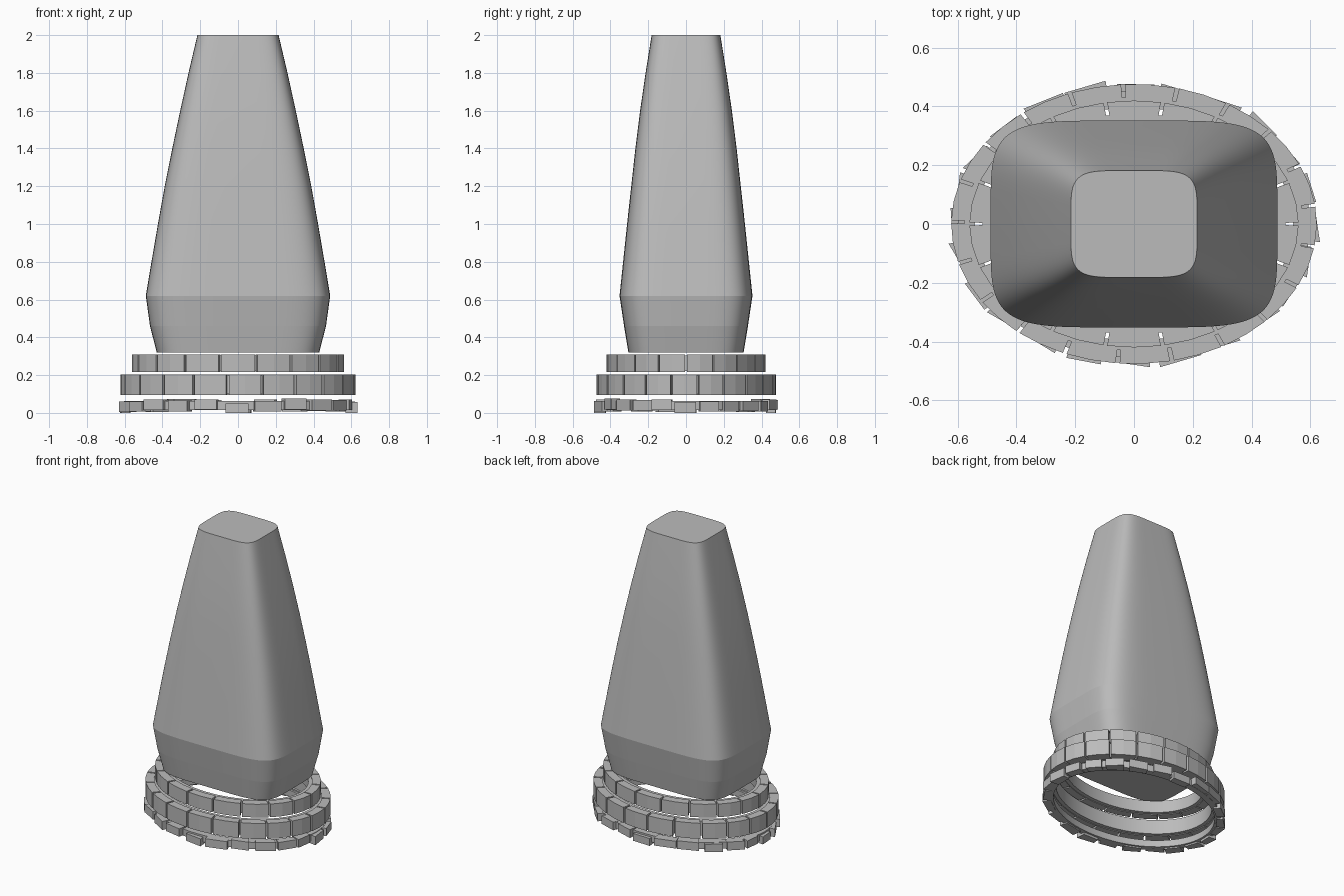
import bpy, bmesh, math, random
from math import cos, sin, pi, tau

if "Cube" in bpy.data.objects:
    bpy.data.objects.remove(bpy.data.objects["Cube"])

random.seed(4)

stone = bpy.data.materials.new("stone grey")
stone.diffuse_color = (0.5, 0.5, 0.5, 1)
stone.use_nodes = True
stone.node_tree.nodes["Principled BSDF"].inputs["Base Color"].default_value = stone.diffuse_color


def finish(bm, name):
    bmesh.ops.recalc_face_normals(bm, faces=bm.faces)
    me = bpy.data.meshes.new(name)
    bm.to_mesh(me)
    bm.free()
    me.materials.append(stone)
    ob = bpy.data.objects.new(name, me)
    bpy.context.collection.objects.link(ob)
    return ob


def rounded_section(bm, a, b, z, n=5.0, count=96):
    """Ring of vertices on a superellipse."""
    ring = []
    for i in range(count):
        t = tau * i / count
        c, s = cos(t), sin(t)
        x = math.copysign(abs(c) ** (2 / n), c) if abs(c) > 1e-9 else 0
        y = math.copysign(abs(s) ** (2 / n), s) if abs(s) > 1e-9 else 0
        ring.append(bm.verts.new((a * x, b * y, z)))
    return ring


def make_body():
    # height, half width, half depth, crease
    profile = [(0.32, 0.43, 0.305, True), (0.46, 0.466, 0.328, True),
               (0.62, 0.488, 0.352, True), (0.8, 0.458, 0.333, False),
               (1.0, 0.424, 0.312, False), (1.2, 0.388, 0.290, False),
               (1.4, 0.348, 0.268, False), (1.6, 0.306, 0.243, False),
               (1.8, 0.262, 0.214, False), (2.0, 0.215, 0.182, True)]
    bm = bmesh.new()
    rings = [rounded_section(bm, a, b, z) for z, a, b, _ in profile]
    n = len(rings[0])
    for lo, hi in zip(rings, rings[1:]):
        for i in range(n):
            j = (i + 1) % n
            bm.faces.new((lo[i], lo[j], hi[j], hi[i])).smooth = True
    bm.faces.new(rings[0][::-1])
    bm.faces.new(rings[-1])
    for ring, row in zip(rings, profile):
        if row[3]:
            for i in range(n):
                bm.edges.get((ring[i], ring[(i + 1) % n])).smooth = False
    finish(bm, "tapered_body")


def make_core(name, a, b, d_out, d_in, z0, z1, count=72):
    """Closed elliptical band that carries the blocks."""
    bm = bmesh.new()
    cols = []
    for i in range(count):
        t = tau * i / count
        cols.append([bm.verts.new(((a - d) * cos(t), (b - d) * sin(t), z))
                     for d, z in ((d_out, z0), (d_out, z1), (d_in, z1), (d_in, z0))])
    for i in range(count):
        p, q = cols[i], cols[(i + 1) % count]
        for k in range(4):
            m = (k + 1) % 4
            f = bm.faces.new((p[k], q[k], q[m], p[m]))
            f.smooth = k in (0, 2)
    for e in bm.edges:
        if e.calc_face_angle(0) > 0.8:
            e.smooth = False
    finish(bm, name)


def add_block(bm, a, b, t0, t1, depth, z0, z1, segs=2, lift0=0.0, lift1=0.0):
    """Block following the ellipse from t0 to t1; lifts push its ends outward."""
    cols = []
    for i in range(segs + 1):
        f = i / segs
        t = t0 + (t1 - t0) * f
        o = lift0 + (lift1 - lift0) * f
        cols.append([bm.verts.new(((a + d) * cos(t), (b + d) * sin(t), z))
                     for d, z in ((o, z0), (o, z1), (-depth, z1), (-depth, z0))])
    for p, q in zip(cols, cols[1:]):
        for k in range(4):
            m = (k + 1) % 4
            bm.faces.new((p[k], q[k], q[m], p[m]))
    bm.faces.new(cols[0])
    bm.faces.new(cols[-1][::-1])


def make_block_ring(name, a, b, z0, z1, count, shift, gap):
    bm = bmesh.new()
    step = tau / count
    for i in range(count):
        mid = -pi / 2 + shift + i * step
        half = (step - gap) / 2
        add_block(bm, a, b, mid - half, mid + half, 0.055, z0, z1)
    finish(bm, name)
    make_core(name + "_core", a, b, 0.045, 0.08, z0 + 0.004, z1 - 0.004)


def make_rough_ring():
    # small uneven blocks around the foot
    a, b, count = 0.618, 0.472, 24
    bm = bmesh.new()
    step = tau / count
    for i in range(count):
        mid = -pi / 2 + i * step + random.uniform(-0.02, 0.02)
        half = step * random.uniform(0.36, 0.46)
        out = random.uniform(0.004, 0.016)
        tilt = random.uniform(-0.012, 0.012)
        z0 = 0.0 if i % 6 == 0 else random.uniform(0.004, 0.018)
        add_block(bm, a, b, mid - half, mid + half, 0.045, z0,
                  z0 + random.uniform(0.05, 0.06), 1, out + tilt, out - tilt)
    finish(bm, "foot_blocks")
    make_core("foot_core", a, b, 0.018, 0.06, 0.016, 0.062)


make_body()
make_block_ring("upper_blocks", 0.56, 0.42, 0.217, 0.308, 18, 0.0, 0.022)
make_block_ring("middle_blocks", 0.622, 0.476, 0.096, 0.203, 21, 0.06, 0.022)
make_rough_ring()
